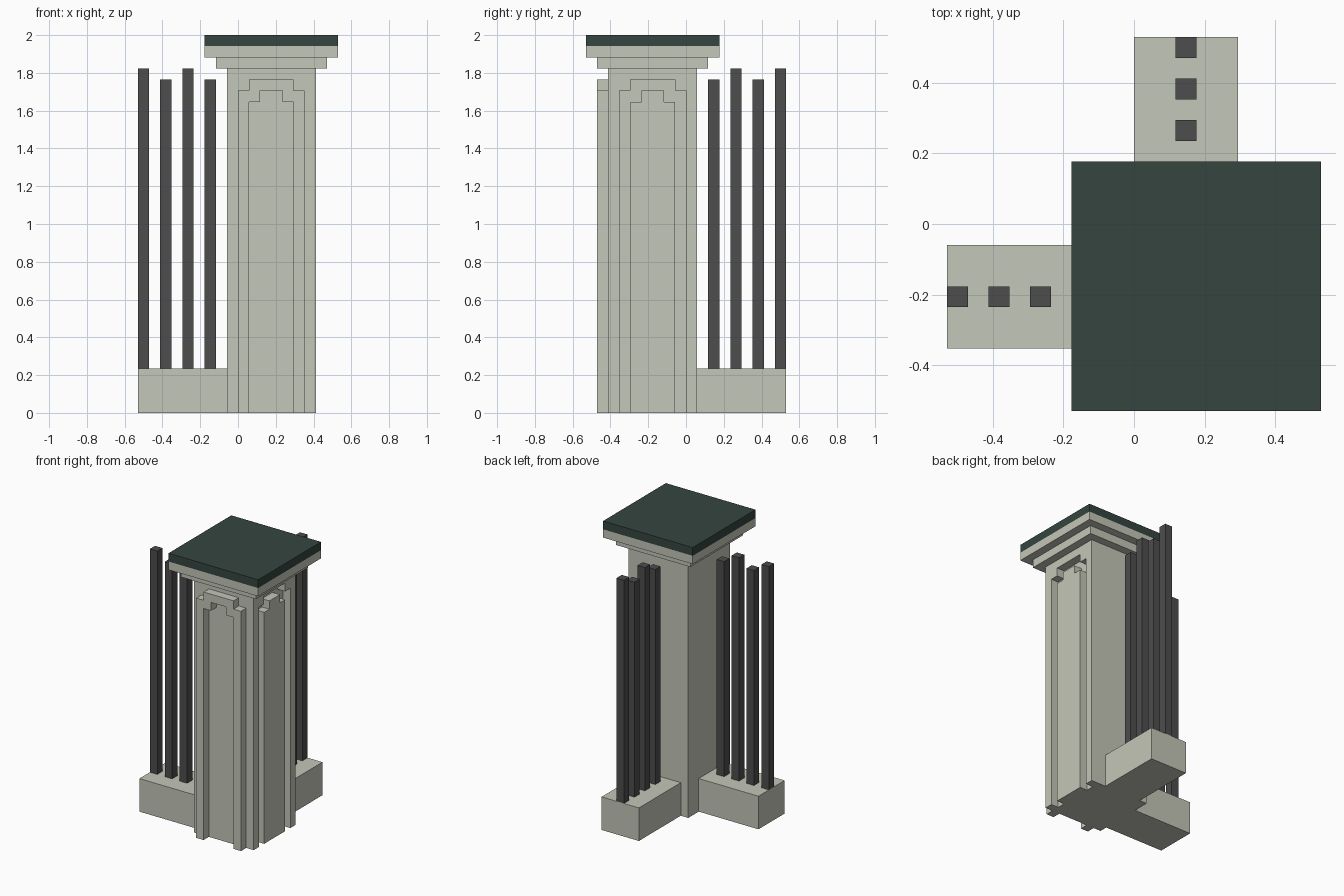
import bpy, bmesh
from mathutils import Vector

if "Cube" in bpy.data.objects:
    bpy.data.objects.remove(bpy.data.objects["Cube"])

U = 2 / 34  # one grid module; all sizes below are in modules


def material(name, rgb):
    m = bpy.data.materials.new(name)
    m.diffuse_color = (*rgb, 1)
    m.use_nodes = True
    m.node_tree.nodes["Principled BSDF"].inputs["Base Color"].default_value = m.diffuse_color
    return m


STONE = material("pale_stone", (0.55, 0.57, 0.48))
IRON = material("dark_iron", (0.075, 0.075, 0.075))
SLATE = material("green_slate", (0.035, 0.06, 0.05))


def finish(name, bm, mat):
    bmesh.ops.recalc_face_normals(bm, faces=bm.faces)
    mesh = bpy.data.meshes.new(name)
    bm.to_mesh(mesh)
    bm.free()
    mesh.materials.append(mat)
    ob = bpy.data.objects.new(name, mesh)
    bpy.context.collection.objects.link(ob)
    return ob


def box(name, lo, hi, mat):
    bm = bmesh.new()
    bmesh.ops.create_cube(bm, size=1)
    for v in bm.verts:
        v.co = Vector([(lo[i] if v.co[i] < 0 else hi[i]) * U for i in range(3)])
    return finish(name, bm, mat)


def arch(name, place, push, bottom, mat):
    """Stepped arch band, one module wide, extruded along push."""
    half = [(3, 30), (5, 30), (5, 29), (6, 29), (6, bottom),
            (5, bottom), (5, 28), (4, 28), (4, 29), (3, 29)]
    bm = bmesh.new()
    for mirror in (False, True):
        pts = [place(6 - s if mirror else s, z) for s, z in half]
        face = bm.faces.new([bm.verts.new(Vector(p) * U) for p in pts])
        geom = bmesh.ops.extrude_face_region(bm, geom=[face])["geom"]
        verts = [g for g in geom if isinstance(g, bmesh.types.BMVert)]
        bmesh.ops.translate(bm, verts=verts, vec=Vector(push) * U)
    # join the two halves and drop the faces on the seam
    bmesh.ops.remove_doubles(bm, verts=bm.verts, dist=1e-5)
    mid = place(3, 0)
    axis = 0 if push[0] == 0 else 1
    seam = [f for f in bm.faces
            if all(abs(v.co[axis] - mid[axis] * U) < 1e-5 for v in f.verts)]
    bmesh.ops.delete(bm, geom=seam, context='FACES')
    return finish(name, bm, mat)


# Pillar, with a stepped arch groove cut into its right side
pillar = box("pillar", (-1, -7, 0), (7, 1, 31), STONE)
cutter = arch("groove_cutter", lambda s, z: (6, s - 6, z), (2, 0, 0), -1, STONE)
cutter.hide_render = True
mod = pillar.modifiers.new("groove", 'BOOLEAN')
mod.operation, mod.solver, mod.object = 'DIFFERENCE', 'EXACT', cutter
bpy.context.view_layer.objects.active = pillar
bpy.ops.object.modifier_apply(modifier=mod.name)
bpy.data.objects.remove(cutter)

# Raised arch moulding on the front
arch("front_arch_moulding", lambda s, z: (s, -7, z), (0, -1, 0), 0, STONE)

# Stepped capital and roof slab
box("capital_lower", (-2, -8, 31), (8, 2, 32), STONE)
box("capital_upper", (-3, -9, 32), (9, 3, 33), STONE)
box("roof_slab", (-3, -9, 33), (9, 3, 34), SLATE)

# Low walls meeting the pillar
box("left_low_wall", (-9, -6, 0), (-1, -1, 4), STONE)
box("back_low_wall", (0, 1, 0), (5, 9, 4), STONE)

# Fence bars of alternating height
for i in range(4):
    d = 2 + 2 * i
    top = 31 if i % 2 else 30
    box(f"left_fence_bar_{i + 1}", (-d - 1, -4, 4), (-d, -3, top), IRON)
    box(f"back_fence_bar_{i + 1}", (2, d, 4), (3, d + 1, top), IRON)
